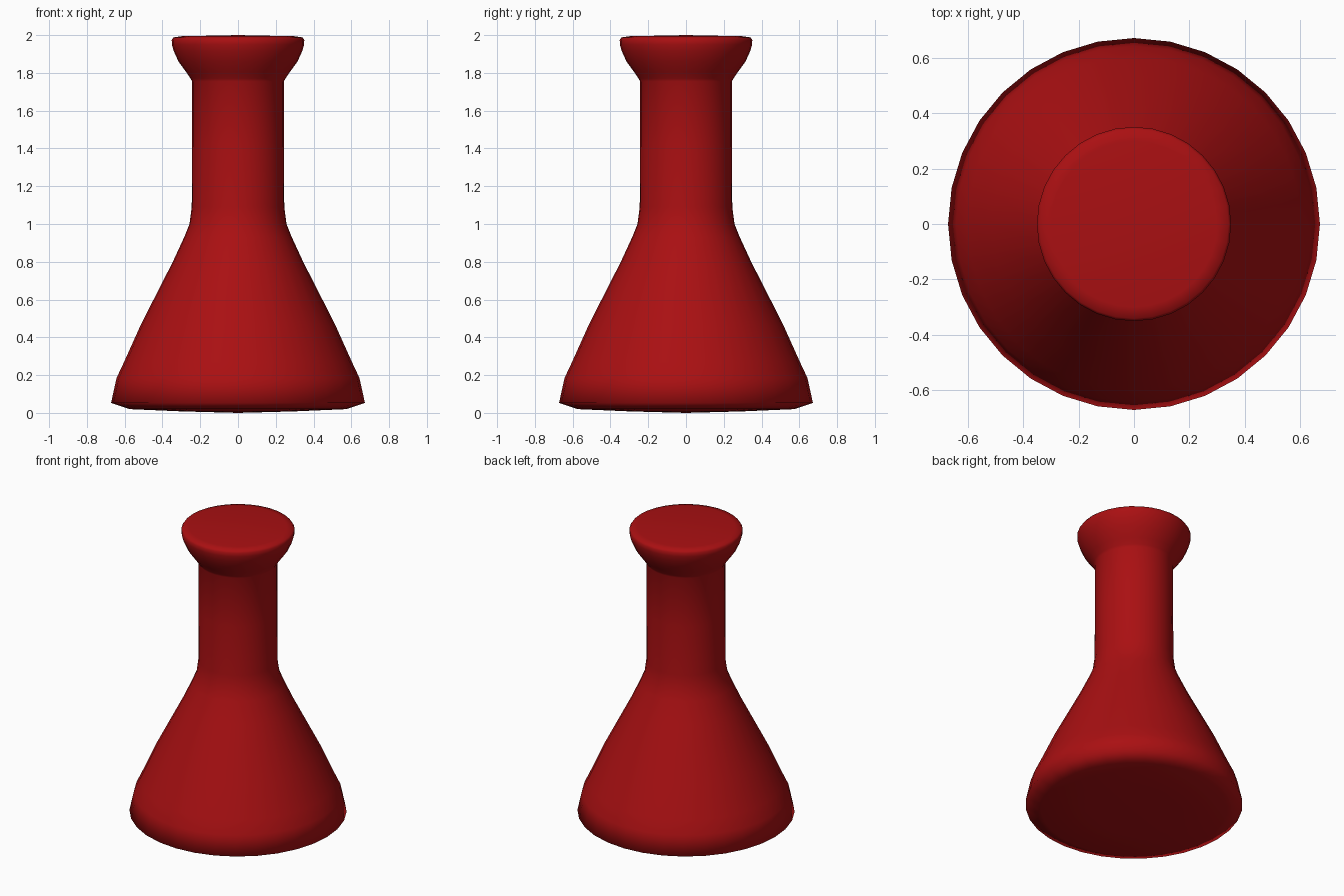
import bpy, bmesh, math

if "Cube" in bpy.data.objects:
    bpy.data.objects.remove(bpy.data.objects["Cube"])

# Flask material
red = bpy.data.materials.new("dark red")
red.diffuse_color = (0.40, 0.005, 0.006, 1)
red.use_nodes = True
red.node_tree.nodes["Principled BSDF"].inputs["Base Color"].default_value = red.diffuse_color

# Outline of the flask (radius, height), from base rim to top rim
profile = [(0.30, 0.008), (0.575, 0.02), (0.672, 0.053), (0.643, 0.185), (0.603, 0.27),
           (0.513, 0.47), (0.345, 0.80), (0.285, 0.93), (0.257, 1.0),
           (0.245, 1.09), (0.243, 1.42), (0.243, 1.755), (0.251, 1.77), (0.275, 1.805),
           (0.315, 1.86), (0.34, 1.915), (0.35, 1.95), (0.351, 1.975),
           (0.342, 1.988), (0.30, 1.994)]
SIDES = 32

# Lathe the outline into a closed body
bm = bmesh.new()
rings = [[bm.verts.new((r * math.cos(2 * math.pi * i / SIDES),
                        r * math.sin(2 * math.pi * i / SIDES), z))
          for i in range(SIDES)] for r, z in profile]
for low, high in zip(rings, rings[1:]):
    for i in range(SIDES):
        j = (i + 1) % SIDES
        bm.faces.new((low[i], low[j], high[j], high[i]))

# Slightly domed bottom and top
bottom = bm.verts.new((0, 0, 0))
top = bm.verts.new((0, 0, 2))
for i in range(SIDES):
    j = (i + 1) % SIDES
    bm.faces.new((bottom, rings[0][j], rings[0][i]))
    bm.faces.new((top, rings[-1][i], rings[-1][j]))

mesh = bpy.data.meshes.new("flask")
bm.to_mesh(mesh)
bm.free()
mesh.materials.append(red)
flask = bpy.data.objects.new("flask", mesh)
bpy.context.collection.objects.link(flask)

# Smooth shading all round
for p in mesh.polygons:
    p.use_smooth = True
